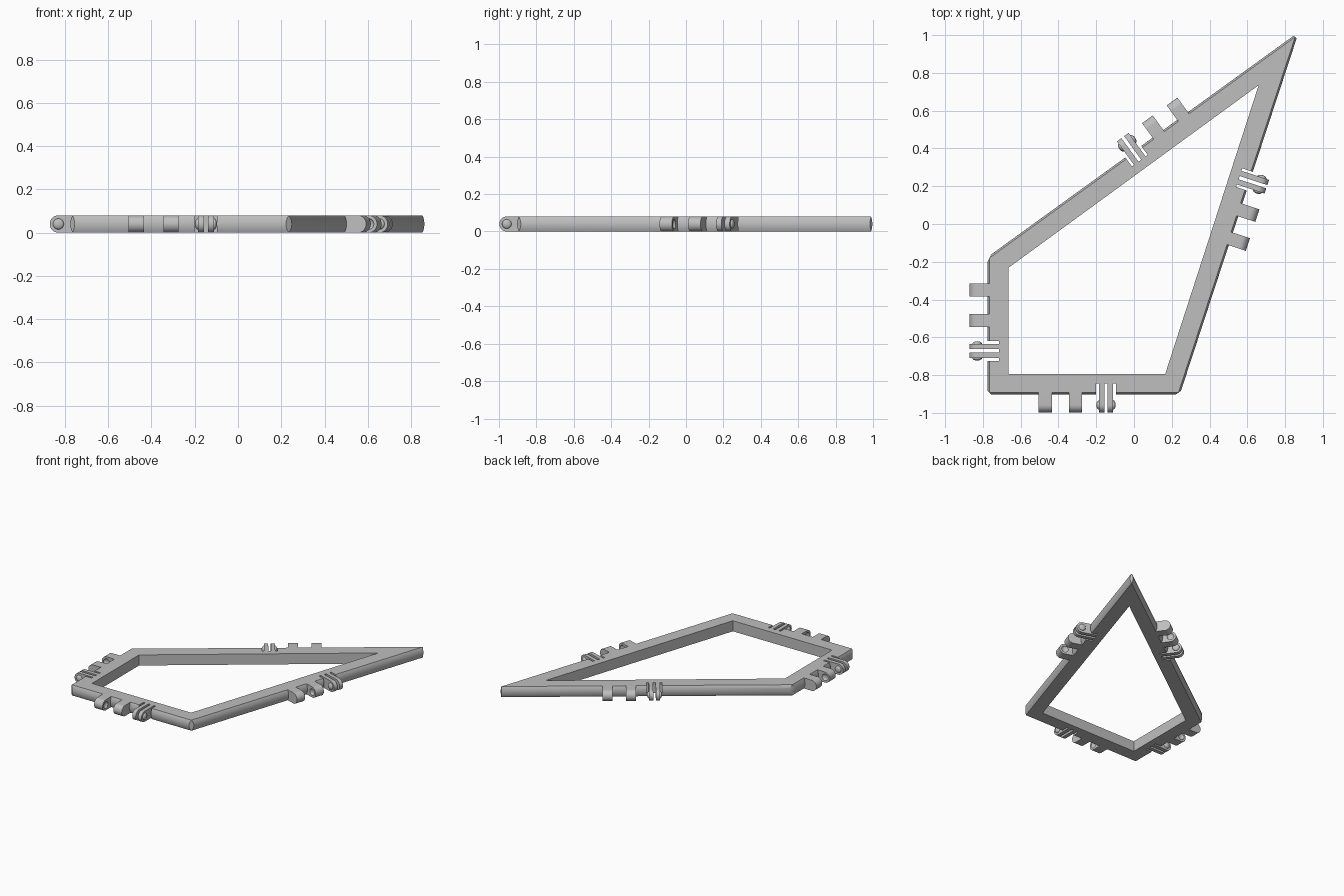
import bpy, bmesh, math
from mathutils import Vector, Matrix

if "Cube" in bpy.data.objects:
    bpy.data.objects.remove(bpy.data.objects["Cube"], do_unlink=True)

grey = bpy.data.materials.new("light_grey")
grey.use_nodes = True
COLOUR = (0.52, 0.52, 0.52, 1)
grey.diffuse_color = COLOUR
grey.node_tree.nodes["Principled BSDF"].inputs["Base Color"].default_value = COLOUR

H = 0.08          # thickness of the frame
BULGE = 0.01      # bow of the outer walls
REACH = 0.065     # hinge axis distance from the wall
R = H / 2
PITCH = 0.161     # spacing of the hinge parts
OUTER = [Vector(p) for p in ((-0.765, -0.893), (0.235, -0.893), (0.853, 0.99), (-0.765, -0.18))]
INNER = [Vector(p) for p in ((-0.665, -0.795), (0.165, -0.795), (0.66, 0.735), (-0.665, -0.232))]
HINGE_START = (0.295, 0.86, 0.728, 0.17)
SIDES = ("front", "left", "back", "right")


def finish(name, bm):
    bmesh.ops.remove_doubles(bm, verts=bm.verts, dist=1e-5)
    bmesh.ops.recalc_face_normals(bm, faces=bm.faces)
    mesh = bpy.data.meshes.new(name)
    bm.to_mesh(mesh)
    bm.free()
    mesh.materials.append(grey)
    ob = bpy.data.objects.new(name, mesh)
    bpy.context.collection.objects.link(ob)
    return ob


def select(ob):
    bpy.ops.object.select_all(action='DESELECT')
    ob.select_set(True)
    bpy.context.view_layer.objects.active = ob


def smooth(ob):
    select(ob)
    bpy.ops.object.shade_smooth_by_angle(angle=math.radians(30))


def cut(ob, cutter):
    mod = ob.modifiers.new("cut", 'BOOLEAN')
    mod.operation, mod.solver, mod.object = 'DIFFERENCE', 'EXACT', cutter
    select(ob)
    bpy.ops.object.modifier_apply(modifier=mod.name)
    bpy.data.objects.remove(cutter, do_unlink=True)


def make_frame():
    """Four-sided ring with bowed outer walls and flat corner cuts."""
    bm = bmesh.new()
    rows, steps = [], 10
    for k in range(steps + 1):
        u = k / steps
        bow = 4 * BULGE * u * (1 - u)
        row = []
        for i, p in enumerate(OUTER):
            t1 = (p - OUTER[i - 1]).normalized()
            t2 = (OUTER[(i + 1) % 4] - p).normalized()
            c = (t1 + t2).normalized()
            s = bow / abs(c.x * t1.y - c.y * t1.x)
            row += [bm.verts.new((*(p + c * d), u * H)) for d in (-s, s)]
        rows.append(row)
    for z in (H, 0):
        rows.append([bm.verts.new((*p, z)) for p in INNER for _ in range(2)])
    for a, b in zip(rows, rows[1:] + rows[:1]):
        for i in range(8):
            j = (i + 1) % 8
            bm.faces.new((a[i], a[j], b[j], b[i]))
    return finish("frame", bm)


def tab_mesh(bm, x0, x1):
    """Straight tab with a round end, running outwards along -y."""
    n = 20
    outline = [(0, 0)]
    for k in range(n + 1):
        a = math.pi * k / n
        outline.append((-REACH - R * math.sin(a), R - R * math.cos(a)))
    outline.append((0, H))
    face = bm.faces.new([bm.verts.new((x0, y, z)) for y, z in outline])
    out = bmesh.ops.extrude_face_region(bm, geom=[face])["geom"]
    bmesh.ops.translate(bm, vec=(x1 - x0, 0, 0),
                        verts=[v for v in out if isinstance(v, bmesh.types.BMVert)])


def dome_mesh(bm, x):
    m = Matrix.Translation((x, -REACH, R)) @ Matrix.Diagonal((0.013, 0.025, 0.025, 1))
    m = m @ Matrix.Rotation(math.pi / 2, 4, 'Y')
    bmesh.ops.create_uvsphere(bm, u_segments=24, v_segments=12, radius=1, matrix=m)


def box_mesh(bm, place, x, width):
    m = place @ Matrix.Translation((x, 0.014, R)) @ Matrix.Diagonal((width, 0.07, 2 * H, 1))
    bmesh.ops.create_cube(bm, size=1, matrix=m)


frame = make_frame()
slots = bmesh.new()

for i, side in enumerate(SIDES):
    start, end = OUTER[i], OUTER[(i + 1) % 4]
    along = (end - start).normalized()
    turn = Matrix.Rotation(math.atan2(along.y, along.x), 4, 'Z')

    def spot(k):
        return Matrix.Translation((*(start + along * (HINGE_START[i] + k * PITCH)), 0)) @ turn

    # Two solid knuckles, dimpled on the faces towards each other
    for k, facing in enumerate((1, -1)):
        bm = bmesh.new()
        tab_mesh(bm, -0.035, 0.035)
        knuckle = finish(f"{side}_knuckle_{k + 1}", bm)
        hole = bmesh.new()
        dome_mesh(hole, facing * 0.035)
        cut(knuckle, finish("dimple_cutter", hole))
        knuckle.matrix_world = spot(k)
        smooth(knuckle)

    # Pair of springy clip plates with domes, freed by slots in the frame
    place = spot(2)
    for s, label in ((-1, "first"), (1, "second")):
        bm = bmesh.new()
        tab_mesh(bm, s * 0.009, s * 0.038)
        plate = finish(f"{side}_{label}_clip_plate", bm)
        bm = bmesh.new()
        dome_mesh(bm, s * 0.038)
        dome = finish(f"{side}_{label}_clip_dome", bm)
        for ob in (plate, dome):
            ob.matrix_world = place
            smooth(ob)
    for x, width in ((-0.045, 0.014), (0, 0.018), (0.045, 0.014)):
        box_mesh(slots, place, x, width)

cut(frame, finish("slot_cutter", slots))
smooth(frame)
